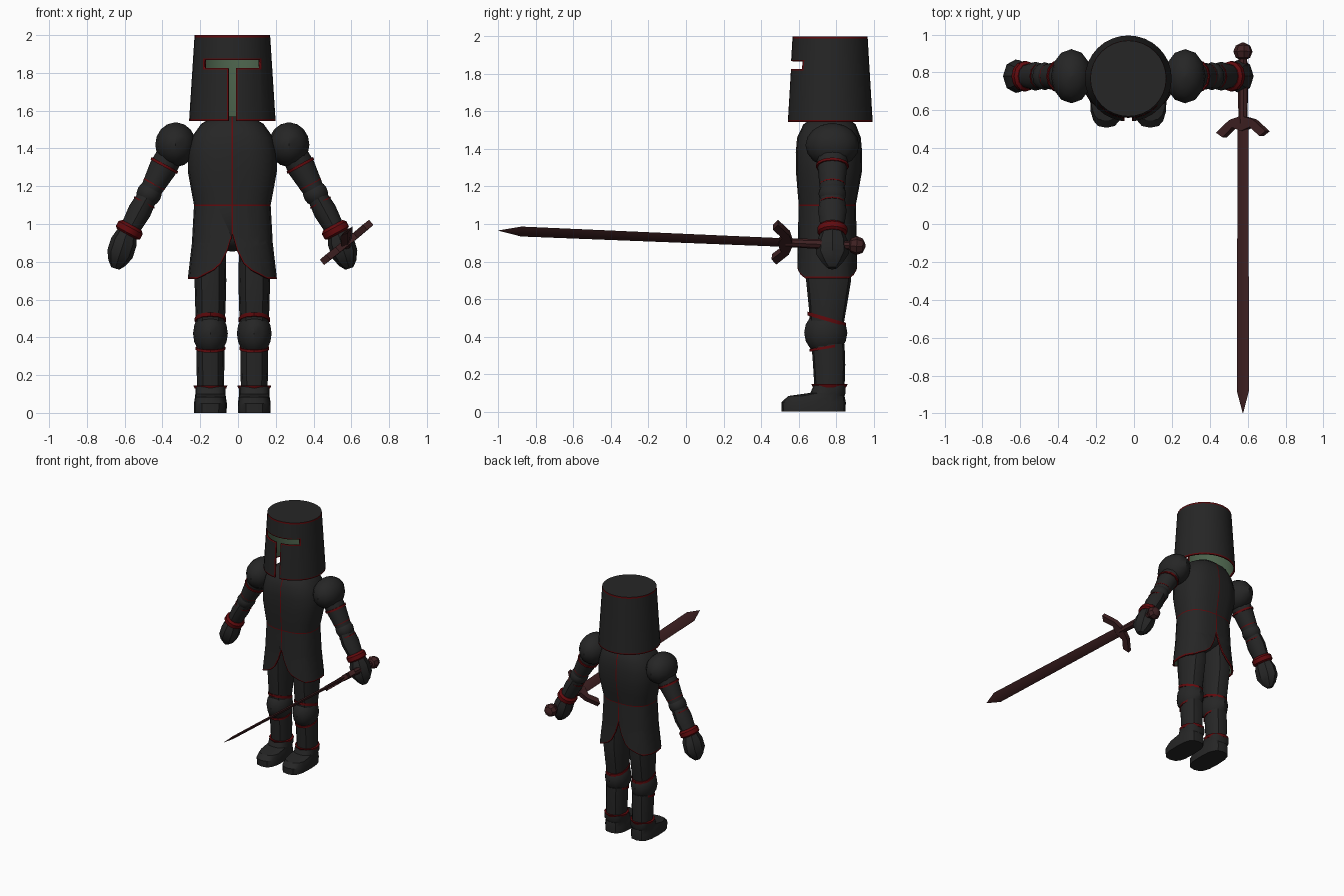
import bpy, bmesh
from math import sin, cos, pi, radians
from mathutils import Matrix, Vector

if "Cube" in bpy.data.objects:
    bpy.data.objects.remove(bpy.data.objects["Cube"], do_unlink=True)

CX = -0.03  # body centre line
ARM_Y = 0.78


def material(name, rgb):
    m = bpy.data.materials.new(name)
    m.use_nodes = True
    m.diffuse_color = (*rgb, 1)
    m.node_tree.nodes["Principled BSDF"].inputs["Base Color"].default_value = (*rgb, 1)
    return m


STEEL = material("dark_steel", (0.019, 0.019, 0.019))
LINING = material("green_lining", (0.07, 0.12, 0.07))
TRIM = material("red_trim", (0.12, 0.003, 0.004))
SWORD = material("sword_brown", (0.05, 0.015, 0.016))


def finish(bm, name, mats, shell=0):
    bmesh.ops.recalc_face_normals(bm, faces=bm.faces)
    mesh = bpy.data.meshes.new(name)
    bm.to_mesh(mesh)
    bm.free()
    for m in mats:
        mesh.materials.append(m)
    obj = bpy.data.objects.new(name, mesh)
    bpy.context.scene.collection.objects.link(obj)
    if shell:
        mod = obj.modifiers.new("thickness", 'SOLIDIFY')
        mod.thickness = shell
        mod.offset = -1
        mod.material_offset = 1
        mod.material_offset_rim = 2
    mesh.shade_smooth()
    mesh.set_sharp_from_angle(angle=radians(33))
    return obj


def loft_mesh(matrix, rings, n, square=1, caps=(True, True)):
    """rings: (distance along z, x radius, y radius, y shift, tilt)"""
    bm = bmesh.new()
    power = lambda v: abs(v) ** square * (1 if v > 0 else -1)
    loops = []
    for ring in rings:
        t, rx, ry, dy, tilt = (*ring, 0, 0)[:5]
        loop = []
        for i in range(n):
            a = 2 * pi * i / n
            s = power(sin(a))
            loop.append(bm.verts.new(matrix @ Vector((rx * power(cos(a)), ry * s + dy, t + tilt * s))))
        loops.append(loop)
    for low, high in zip(loops, loops[1:]):
        for i in range(n):
            j = (i + 1) % n
            bm.faces.new((low[i], low[j], high[j], high[i]))
    if caps[0]:
        bm.faces.new(loops[0][::-1])
    if caps[1]:
        bm.faces.new(loops[-1])
    return bm


def loft(name, matrix, rings, mat=STEEL, n=12, square=1):
    return finish(loft_mesh(matrix, rings, n, square), name, [mat])


def ellipsoid(name, matrix, rx, ry, rz, mat=STEEL, n=12, rows=8):
    angles = [pi * (i + 0.15) / (rows + 0.3) for i in range(rows + 1)]
    return loft(name, matrix, [(-rz * cos(a), rx * sin(a), ry * sin(a)) for a in angles], mat, n)


def band(name, matrix, t, r, ry, height=0.015, dy=0, tilt=0, flare=0):
    return loft(name, matrix, [(t, r, ry, dy, tilt), (t + height, r + flare, ry + flare, dy, tilt)], TRIM)


def paint(bm, lines, region, rule):
    """Cut faces along lines in the front plane, then colour or remove them by rule."""
    for (x1, z1), (x2, z2) in lines:
        faces = [f for f in bm.faces if region(f.calc_center_median())]
        geom = set(faces) | {e for f in faces for e in f.edges} | {v for f in faces for v in f.verts}
        bmesh.ops.bisect_plane(bm, geom=list(geom), dist=1e-5, plane_co=(x1, 0, z1),
                               plane_no=Vector((z2 - z1, 0, x1 - x2)).normalized())
    doomed = []
    for f in bm.faces:
        index = rule(f.calc_center_median())
        if index is None:
            doomed.append(f)
        else:
            f.material_index = index
    bmesh.ops.delete(bm, geom=doomed, context='FACES')


def edges(points):
    return list(zip(points, points[1:] + points[:1]))


def inside(c, points):
    hit = False
    for (x1, z1), (x2, z2) in edges(points):
        if (z1 > c.z) != (z2 > c.z) and c.x < x1 + (c.z - z1) * (x2 - x1) / (z2 - z1):
            hit = not hit
    return hit


def mirrored(half):
    return [(CX + x, z) for x, z in half] + [(CX - x, z) for x, z in reversed(half)]


def level(z):
    return ((-1, z), (1, z))


def upright(x):
    return ((x, 0), (x, 2))


# Helmet: open shell with a T-shaped visor
def visor(e):
    return mirrored([(0.02 + e, 1.5), (0.02 + e, 1.825 - e), (0.148 + e, 1.825 - e), (0.148 + e, 1.868 + e)])


def helmet_rule(c):
    if c.y < 0.75 and inside(c, visor(0)):
        return None
    if c.y < 0.75 and inside(c, visor(0.007)):
        return 2
    return 2 if c.z < 1.555 or 1.988 < c.z < 1.9995 else 0


bm = loft_mesh(Matrix.Translation((CX, 0.768, 0)), [(1.545, 0.229, 0.227), (2.0, 0.2, 0.2)], 32, caps=(False, True))
paint(bm, [level(1.555), level(1.988)], lambda c: True, lambda c: 0)
paint(bm, edges(visor(0)) + edges(visor(0.007)), lambda c: c.y < 0.75 and c.z < 1.99, helmet_rule)
finish(bm, "helmet", [STEEL, LINING, TRIM], 0.012)


# Tunic: open shell, seams, and a flared slit at front and back
def slit(e):
    return mirrored([(0.23 + e, 0.69), (0.15 + e, 0.73 + e), (0.1 + e, 0.755 + e),
                     (0.06 + e, 0.79 + e), (0.025 + e, 0.86 + e), (0.002 + e, 0.94 + e)])


def tunic_rule(c):
    if inside(c, slit(0)):
        return None
    seam = abs(c.x - CX) < 0.0035 and 0.9 < c.z < 1.56 or abs(c.z - 1.1) < 0.0035
    return 2 if seam or c.z < 0.72 or inside(c, slit(0.005)) else 0


tunic_rings = [(0.71, 0.236, 0.168, 0.753), (0.9, 0.214, 0.158, 0.753), (1.1, 0.203, 0.152, 0.753),
               (1.18, 0.218, 0.163, 0.757), (1.28, 0.236, 0.176, 0.762), (1.38, 0.236, 0.177, 0.762),
               (1.46, 0.215, 0.17, 0.762), (1.53, 0.165, 0.14, 0.765), (1.57, 0.1, 0.09, 0.768)]
bm = loft_mesh(Matrix.Translation((CX, 0, 0)), tunic_rings, 20, 0.8, caps=(False, True))
paint(bm, [level(0.72), level(1.0965), level(1.1035), upright(CX - 0.0035), upright(CX + 0.0035)],
      lambda c: True, lambda c: 0)
paint(bm, edges(slit(0)) + edges(slit(0.005)), lambda c: c.z < 1.0, tunic_rule)
finish(bm, "tunic", [STEEL, LINING, TRIM], 0.012)
ellipsoid("pelvis", Matrix.Translation((CX, 0.755, 0.94)), 0.17, 0.125, 0.085)

for side, word in ((1, "left_"), (-1, "right_")):
    # Arm, measured along its own axis from the shoulder
    shoulder = Matrix.Translation((CX + side * 0.3, ARM_Y, 1.42))
    arm = shoulder @ Matrix.Rotation(side * radians(151.5), 4, 'Y')
    ellipsoid(word + "shoulder_guard", shoulder, 0.108, 0.143, 0.118)
    loft(word + "upper_arm", arm, [(0.05, 0.07, 0.085), (0.14, 0.074, 0.078), (0.28, 0.056, 0.065)])
    band(word + "shoulder_trim", arm, 0.118, 0.08, 0.088)
    ellipsoid(word + "elbow_guard", arm @ Matrix.Translation((0, 0, 0.295)), 0.066, 0.074, 0.068)
    for t, place in ((0.235, "upper"), (0.345, "lower")):
        band(word + place + "_elbow_trim", arm, t, 0.062, 0.069, 0.007)
    loft(word + "forearm", arm, [(0.3, 0.052, 0.064), (0.4, 0.062, 0.076), (0.53, 0.05, 0.058)])
    loft(word + "cuff", arm, [(0.485, 0.058, 0.066), (0.5, 0.073, 0.08), (0.53, 0.073, 0.08), (0.54, 0.06, 0.066)], TRIM)
    wrist = Matrix.Translation((CX + side * 0.558, ARM_Y, 0.955)) @ Matrix.Rotation(side * radians(162), 4, 'Y')
    loft(word + "gauntlet", wrist, [(-0.01, 0.05, 0.058), (0.05, 0.07, 0.084), (0.12, 0.07, 0.088),
                                    (0.17, 0.048, 0.055), (0.2, 0.022, 0.025)], n=8)

    # Leg, measured upward from the ground
    leg = Matrix.Translation((CX + side * 0.116, 0, 0))
    loft(word + "thigh", leg, [(0.45, 0.074, 0.088, 0.75), (0.55, 0.08, 0.1, 0.755),
                               (0.7, 0.084, 0.12, 0.76), (0.9, 0.08, 0.11, 0.757)], square=0.85)
    ellipsoid(word + "knee_guard", leg @ Matrix.Translation((0, 0.745, 0.42)), 0.092, 0.115, 0.12)
    band(word + "upper_knee_trim", leg, 0.483, 0.083, 0.103, 0.02, 0.75, -0.03)
    band(word + "lower_knee_trim", leg, 0.335, 0.079, 0.09, 0.014, 0.748, 0.016)
    loft(word + "shin", leg, [(0.12, 0.07, 0.08, 0.765), (0.25, 0.074, 0.086, 0.763),
                              (0.36, 0.074, 0.088, 0.757)], square=0.85)
    loft(word + "boot", leg, [(0, 0.086, 0.17, 0.68), (0.05, 0.087, 0.172, 0.68), (0.083, 0.082, 0.15, 0.695),
                              (0.1, 0.08, 0.094, 0.757), (0.14, 0.08, 0.085, 0.765)], square=0.7, n=16)
    band(word + "boot_trim", leg, 0.128, 0.083, 0.088, 0.018, 0.765, 0, 0.008)

# Sword, measured along the blade from the pommel
sword = (Matrix.Translation((0.575, 0.91, 0.885)) @ Matrix.Rotation(radians(87.6), 4, 'X')
         @ Matrix.Rotation(radians(39), 4, 'Z'))
ellipsoid("sword_pommel", sword, 0.052, 0.05, 0.048, SWORD, 8, 4)
loft("sword_grip", sword, [(0.02, 0.022, 0.022), (0.2, 0.028, 0.026), (0.38, 0.024, 0.022)], SWORD, 8)
loft("sword_blade", sword, [(0.36, 0.036, 0.012), (1.79, 0.042, 0.01), (1.911, 0.001, 0.001)], SWORD, 4)
half = [(0, 0.34), (0.08, 0.36), (0.168, 0.425), (0.125, 0.45), (0.06, 0.4)]
outline = half + [(0, 0.42)] + [(-x, t) for x, t in reversed(half[1:])]
bm = bmesh.new()
face = bm.faces.new([bm.verts.new(sword @ Vector((x, -0.018, t))) for x, t in outline])
new = bmesh.ops.extrude_face_region(bm, geom=[face])["geom"]
bmesh.ops.translate(bm, verts=[v for v in new if isinstance(v, bmesh.types.BMVert)],
                    vec=sword.to_3x3() @ Vector((0, 0.036, 0)))
finish(bm, "sword_guard", [SWORD])
